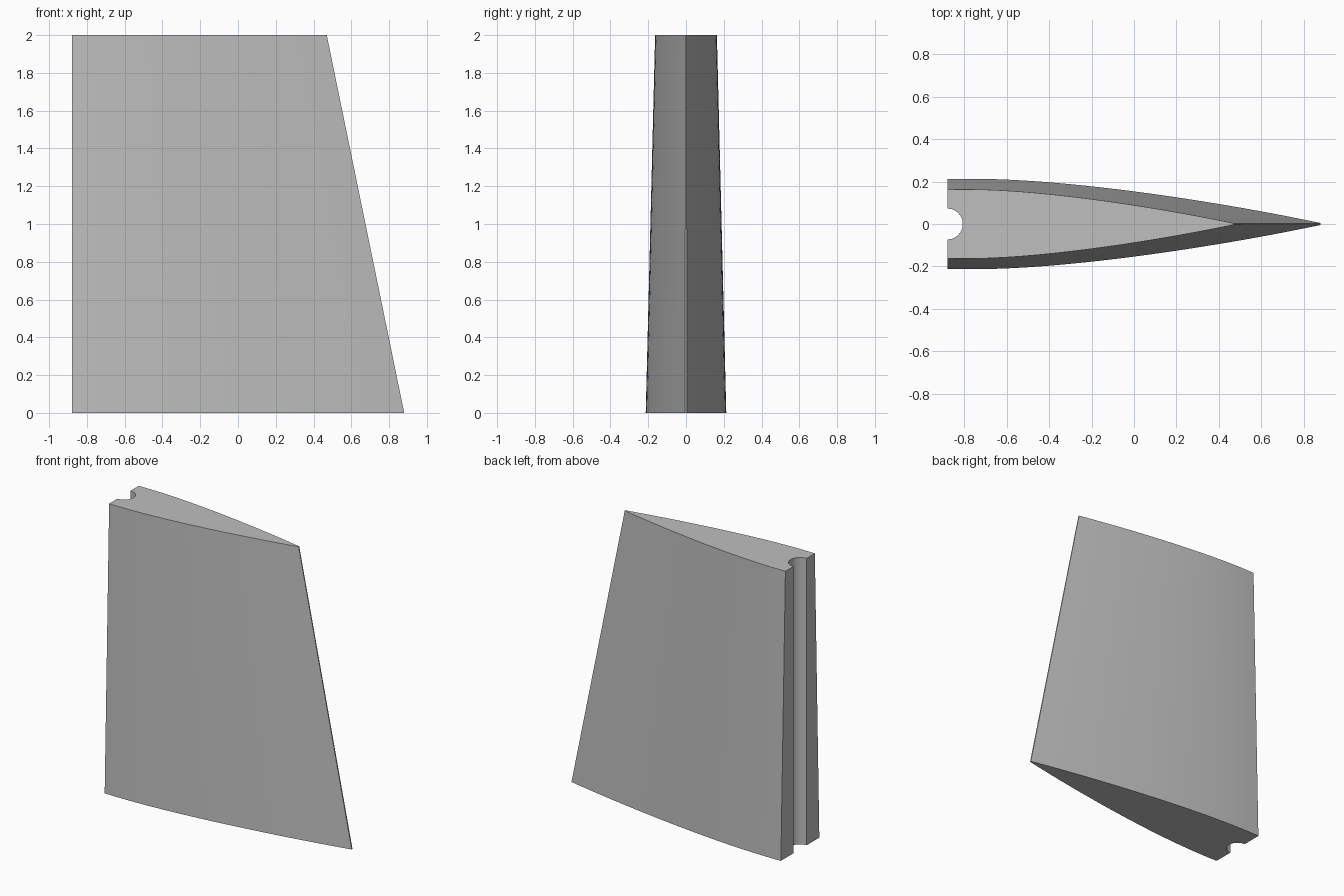
import bpy
import bmesh
import math

cube = bpy.data.objects.get("Cube")
if cube:
    bpy.data.objects.remove(cube, do_unlink=True)

FRONT_X, TAIL_X = -0.88, 0.88
HEIGHT = 2.0
TIP_SCALE = 0.767
GROOVE_R = 0.073
CHORD = 2.37          # full airfoil chord, cut off ahead of the thickest point
THICKNESS = 0.18
SIDE_STEPS, GROOVE_STEPS = 24, 16


def half_thickness(x):
    """Airfoil half thickness at x, with a thin blunt trailing edge."""
    s = 1 - (TAIL_X - x) / CHORD
    poly = 0.2969 * math.sqrt(s) - 0.126 * s - 0.3516 * s**2 + 0.2843 * s**3 - 0.1015 * s**4
    return 5 * THICKNESS * CHORD * poly


def section(scale):
    """Closed outline: side, trailing edge, other side, groove."""
    xs = [FRONT_X + (TAIL_X - FRONT_X) * i / SIDE_STEPS for i in range(SIDE_STEPS + 1)]
    side = [(FRONT_X + (x - FRONT_X) * scale, half_thickness(x) * scale) for x in xs]
    outline = [(x, -y) for x, y in side] + side[::-1]
    for i in range(GROOVE_STEPS + 1):
        a = math.pi / 2 - math.pi * i / GROOVE_STEPS
        outline.append((FRONT_X + GROOVE_R * math.cos(a), GROOVE_R * math.sin(a)))
    return outline


# Plain grey
grey = bpy.data.materials.new("plain_grey")
grey.use_nodes = True
colour = (0.52, 0.52, 0.52, 1)
grey.diffuse_color = colour
grey.node_tree.nodes["Principled BSDF"].inputs["Base Color"].default_value = colour

# Tapered fin with a straight rod groove in its leading face
bm = bmesh.new()
bottom = [bm.verts.new((x, y, 0)) for x, y in section(1)]
top = [bm.verts.new((x, y, HEIGHT)) for x, y in section(TIP_SCALE)]
count = len(bottom)
for i in range(count):
    j = (i + 1) % count
    bm.faces.new((bottom[i], bottom[j], top[j], top[i]))
bm.faces.new(bottom[::-1])
bm.faces.new(top)
bmesh.ops.recalc_face_normals(bm, faces=bm.faces)
mesh = bpy.data.meshes.new("fin")
bm.to_mesh(mesh)
bm.free()
mesh.materials.append(grey)
fin = bpy.data.objects.new("fin", mesh)
bpy.context.collection.objects.link(fin)

bpy.ops.object.select_all(action="DESELECT")
fin.select_set(True)
bpy.context.view_layer.objects.active = fin
bpy.ops.object.shade_smooth_by_angle(angle=math.radians(30))
